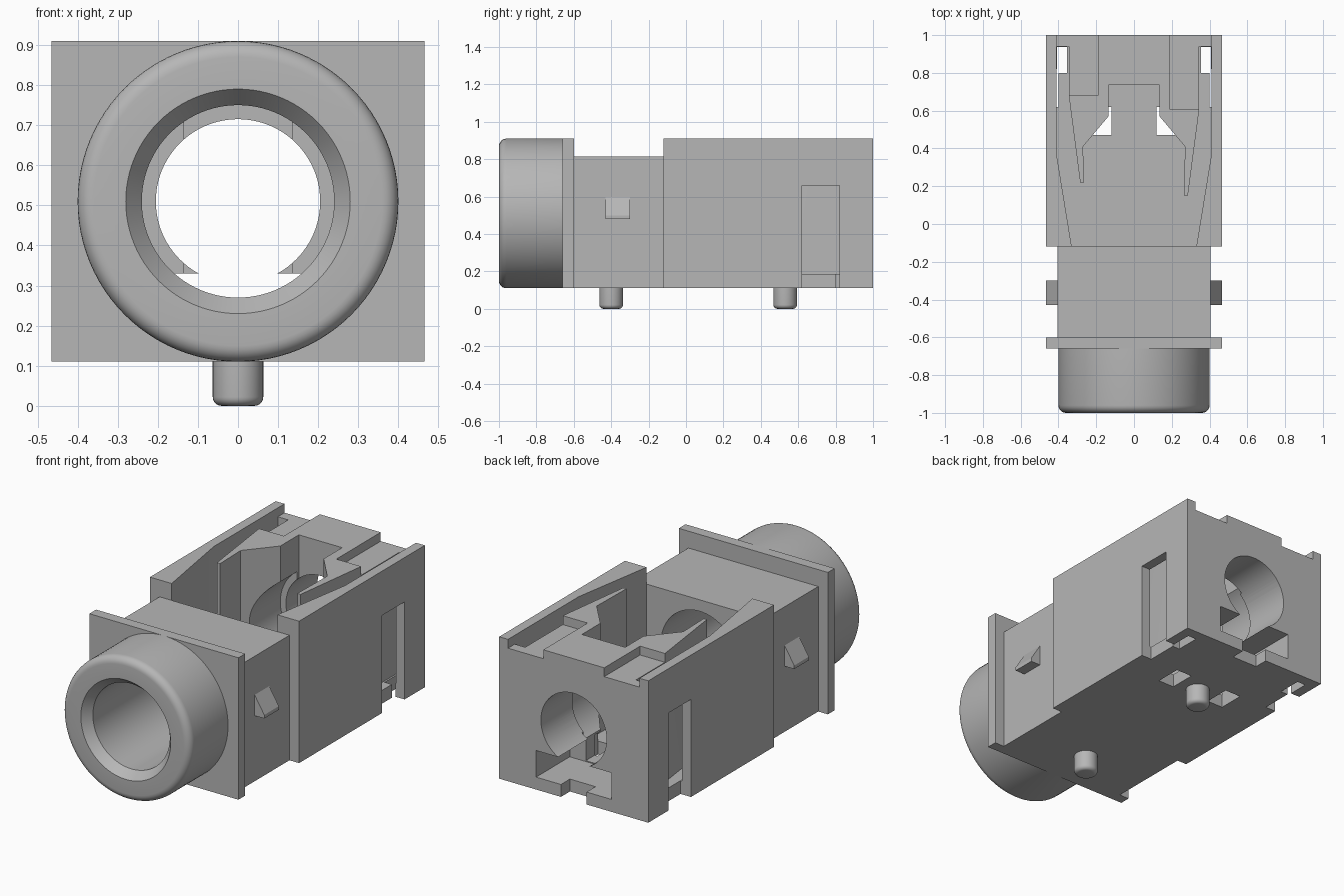
import bpy, bmesh, math
from mathutils import Matrix, Vector

old = bpy.data.objects.get("Cube")
if old:
    bpy.data.objects.remove(old, do_unlink=True)

grey = bpy.data.materials.new("light_grey_plastic")
grey.use_nodes = True
grey.diffuse_color = (0.47, 0.47, 0.47, 1)
grey.node_tree.nodes["Principled BSDF"].inputs["Base Color"].default_value = (0.47, 0.47, 0.47, 1)

AXIS_Z = 0.51      # height of the bore axis
BASE, TOP = 0.11, 0.91
FLOOR = 0.185


def finish(name, bm):
    bmesh.ops.recalc_face_normals(bm, faces=bm.faces)
    mesh = bpy.data.meshes.new(name)
    bm.to_mesh(mesh)
    bm.free()
    mesh.materials.append(grey)
    obj = bpy.data.objects.new(name, mesh)
    bpy.context.collection.objects.link(obj)
    return obj


def prism(name, points, direction):
    """Extrude a closed outline of 3D points along a direction."""
    bm = bmesh.new()
    face = bm.faces.new([bm.verts.new(p) for p in points])
    grown = bmesh.ops.extrude_face_region(bm, geom=[face])
    verts = [g for g in grown["geom"] if isinstance(g, bmesh.types.BMVert)]
    bmesh.ops.translate(bm, verts=verts, vec=direction)
    return finish(name, bm)


def box(name, x0, x1, y0, y1, z0, z1):
    outline = [(x0, y0, z0), (x1, y0, z0), (x1, y1, z0), (x0, y1, z0)]
    return prism(name, outline, (0, 0, z1 - z0))


def lathe(name, profile, closed=False, steps=96):
    """Spin a (radius, height) profile about z."""
    bm = bmesh.new()
    verts = [bm.verts.new((r, 0, h)) for r, h in profile]
    pairs = list(zip(verts, verts[1:] + verts[:1]))
    edges = [bm.edges.new(p) for p in (pairs if closed else pairs[:-1])]
    bmesh.ops.spin(bm, geom=verts + edges, axis=(0, 0, 1), cent=(0, 0, 0),
                   angle=math.tau, steps=steps)
    bmesh.ops.remove_doubles(bm, verts=bm.verts, dist=0.0001)
    return finish(name, bm)


def along_y(obj):
    """Lay a lathed part along +y on the bore axis."""
    obj.data.transform(Matrix.Translation((0, 0, AXIS_Z)) @ Matrix.Rotation(-math.pi / 2, 4, 'X'))
    return obj


def rod(radius, y0, y1):
    return along_y(lathe("bore_cutter", [(0, y0), (radius, y0), (radius, y1), (0, y1)]))


def cut(obj, cutters):
    bpy.context.view_layer.objects.active = obj
    for cutter in cutters:
        cutter.hide_render = True
        mod = obj.modifiers.new("cut", 'BOOLEAN')
        mod.operation, mod.solver, mod.object = 'DIFFERENCE', 'EXACT', cutter
        bpy.ops.object.modifier_apply(modifier=mod.name)
        bpy.data.objects.remove(cutter, do_unlink=True)


def smooth(obj):
    bpy.ops.object.select_all(action='DESELECT')
    obj.select_set(True)
    bpy.context.view_layer.objects.active = obj
    bpy.ops.object.shade_smooth_by_angle(angle=math.radians(30))


def arc(radius, height, size, count=6):
    """Quarter-round from the end face out to the side wall."""
    turns = [math.pi / 2 * i / count for i in range(count + 1)]
    return [(radius - size + size * math.sin(t), height + size - size * math.cos(t)) for t in turns]


# Round socket collar with a chamfered mouth
collar = along_y(lathe("socket_collar",
                       [(0.24, -0.66), (0.24, -0.95), (0.28, -1.0)] + arc(0.4, -1.0, 0.04)
                       + [(0.4, -0.66)], closed=True))
smooth(collar)

# Square flange and narrower front housing, both bored through
flange = box("flange", -0.465, 0.465, -0.66, -0.6, BASE, TOP)
cut(flange, [rod(0.24, -0.8, -0.5)])
smooth(flange)
front = box("front_housing", -0.405, 0.405, -0.6, -0.12, BASE, 0.815)
cut(front, [rod(0.24, -0.8, 0.0)])
smooth(front)

# Open contact chamber in the rear housing, with thin prongs along both sides
rear = box("rear_housing", -0.465, 0.465, -0.12, 1.0, BASE, TOP)
right_side = [(0.33, -0.2), (0.33, -0.12), (0.41, 0.37), (0.41, 0.94), (0.345, 0.94),
              (0.345, 0.605), (0.285, 0.15), (0.265, 0.15), (0.27, 0.41),
              (0.135, 0.57), (0.135, 0.735)]
left_side = [(-x, {0.605: 0.68, 0.15: 0.22}.get(y, y)) for x, y in reversed(right_side)]
chamber = prism("chamber_cutter", [(x, y, FLOOR) for x, y in right_side + left_side], (0, 0, 1))
cutters = [chamber, rod(0.24, -0.3, 0.72), rod(0.205, 0.5, 1.2),
           box("rear_slot_cutter", -0.235, 0.235, 0.7, 1.2, 0.18, 0.33),
           box("rear_notch_cutter", -0.08, 0.08, 0.92, 1.2, 0, 0.25)]
for s, ledge_y in ((-1, 0.68), (1, 0.605)):
    def side_box(name, a, b, *rest):
        return box(name, min(s * a, s * b), max(s * a, s * b), *rest)
    cutters += [side_box("ledge_cutter", 0.19, 0.41, ledge_y, 1.2, 0.86, 1.2),
                side_box("window_cutter", 0.4, 0.6, 0.62, 0.82, 0, 0.66),
                side_box("slot_drain_cutter", 0.355, 0.408, 0.8, 0.938, 0, 0.3),
                side_box("floor_hole_cutter", 0.12, 0.22, 0.47, 0.62, 0, 0.3)]
cut(rear, cutters)
smooth(rear)

# Wedge-shaped side clips
for s, side in ((-1, "right"), (1, "left")):
    outline = [(s * 0.4, -0.43, 0.48), (s * 0.465, -0.43, 0.48),
               (s * 0.465, -0.43, 0.5), (s * 0.4, -0.43, 0.605)]
    prism(side + "_clip", outline, (0, 0.13, 0))

# Locating pegs under the floor
for name, y in (("front_peg", -0.4), ("rear_peg", 0.53)):
    peg = lathe(name, [(0, 0)] + arc(0.063, 0, 0.022) + [(0.063, 0.12), (0, 0.12)], steps=40)
    peg.data.transform(Matrix.Translation(Vector((0, y, 0))))
    smooth(peg)
